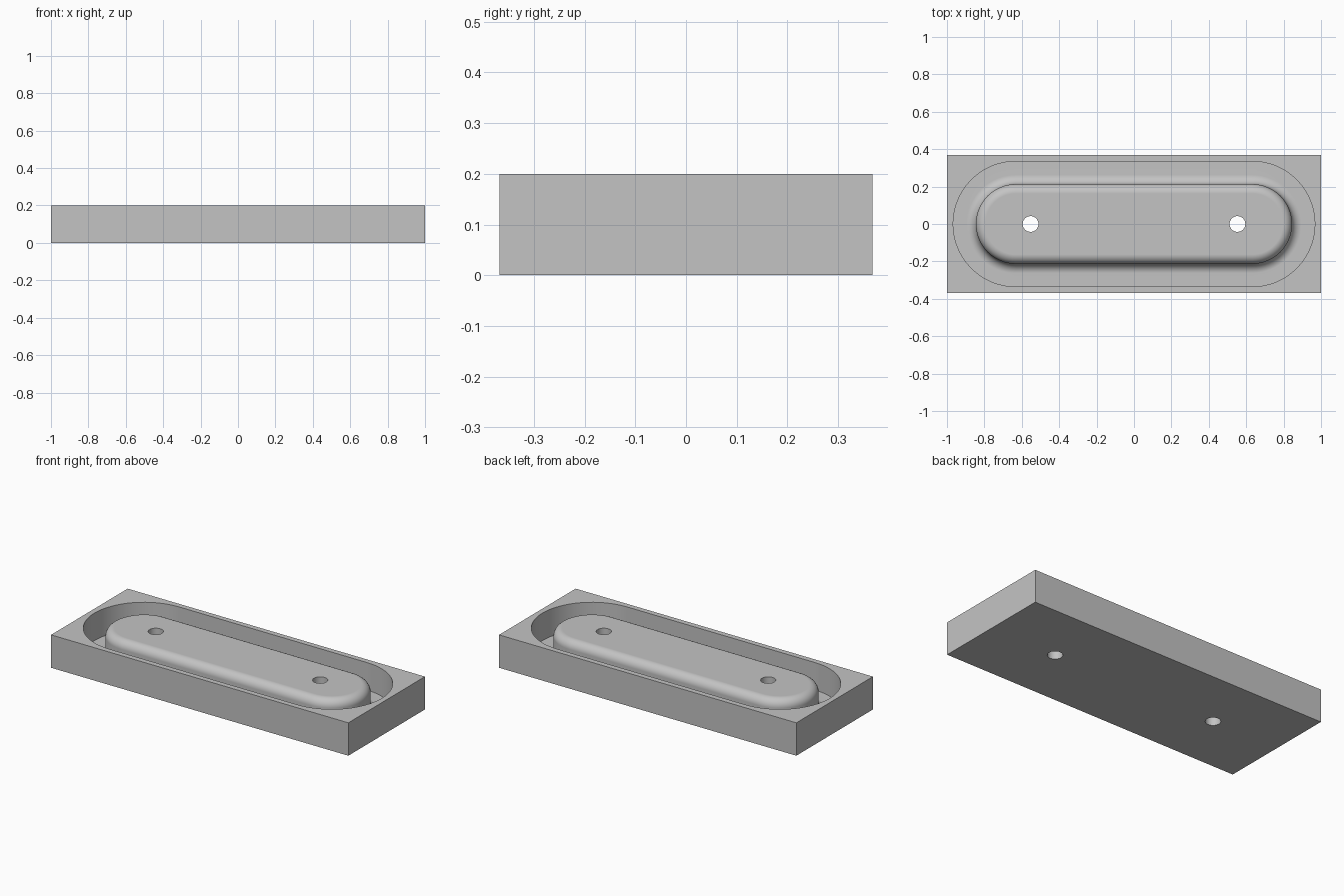
import bpy, bmesh
from math import pi, sin, cos, radians

cube = bpy.data.objects.get("Cube")
if cube:
    bpy.data.objects.remove(cube, do_unlink=True)

LENGTH, WIDTH, HEIGHT = 2.0, 0.736, 0.2
FLOOR = 0.033            # height of the groove floor
END_X = 0.632            # centres of the rounded ends
OUTER, INNER = 0.335, 0.213
FILLET = 0.05
HOLE_X, HOLE_R = 0.553, 0.042
CLEAR = HEIGHT + 0.1     # cutters reach above the block

grey = bpy.data.materials.new("plain grey")
grey.use_nodes = True
grey.diffuse_color = (0.55, 0.55, 0.55, 1)
grey.node_tree.nodes["Principled BSDF"].inputs["Base Color"].default_value = grey.diffuse_color


def make_object(name, bm):
    bmesh.ops.recalc_face_normals(bm, faces=bm.faces)
    mesh = bpy.data.meshes.new(name)
    bm.to_mesh(mesh)
    bm.free()
    obj = bpy.data.objects.new(name, mesh)
    mesh.materials.append(grey)
    bpy.context.collection.objects.link(obj)
    return obj


def arc(cx, cz, start, end, steps=8):
    return [(cx + FILLET * cos(radians(start + (end - start) * i / steps)),
             cz + FILLET * sin(radians(start + (end - start) * i / steps)))
            for i in range(steps + 1)]


def groove_cutter():
    # Closed section: straight outer wall, flat floor, filleted island side
    section = [(OUTER, CLEAR), (OUTER, FLOOR)]
    section += arc(INNER + FILLET, FLOOR + FILLET, 270, 180)
    section += arc(INNER - FILLET, HEIGHT - FILLET, 0, 90)
    section += [(INNER - FILLET, CLEAR)]
    # Sweep the section round a slot-shaped path
    bm = bmesh.new()
    half = 32
    rings = []
    for side in (1, -1):
        for i in range(half + 1):
            a = -pi / 2 + pi * i / half
            rings.append([bm.verts.new((side * (END_X + r * cos(a)), side * r * sin(a), z))
                          for r, z in section])
    for k, ring in enumerate(rings):
        after = rings[(k + 1) % len(rings)]
        for j in range(len(section)):
            n = (j + 1) % len(section)
            bm.faces.new((ring[j], ring[n], after[n], after[j]))
    return make_object("groove_cutter", bm)


def hole_cutter(x):
    bm = bmesh.new()
    bmesh.ops.create_cone(bm, cap_ends=True, segments=48, radius1=HOLE_R,
                          radius2=HOLE_R, depth=1)
    bmesh.ops.translate(bm, verts=bm.verts, vec=(x, 0, 0))
    return make_object("hole_cutter", bm)


# Rectangular block
bm = bmesh.new()
bmesh.ops.create_cube(bm, size=1)
bmesh.ops.scale(bm, verts=bm.verts, vec=(LENGTH, WIDTH, HEIGHT))
bmesh.ops.translate(bm, verts=bm.verts, vec=(0, 0, HEIGHT / 2))
block = make_object("grooved_block", bm)
bpy.context.view_layer.objects.active = block
block.select_set(True)

# Cut the groove and the two through holes
for cutter in (groove_cutter(), hole_cutter(-HOLE_X), hole_cutter(HOLE_X)):
    cutter.hide_render = True
    cut = block.modifiers.new("cut", "BOOLEAN")
    cut.operation = "DIFFERENCE"
    cut.solver = "EXACT"
    cut.object = cutter
    bpy.ops.object.modifier_apply(modifier=cut.name)
    bpy.data.objects.remove(cutter, do_unlink=True)

# Smooth fillets, crisp edges
bpy.ops.object.select_all(action="DESELECT")
block.select_set(True)
bpy.ops.object.shade_smooth_by_angle(angle=radians(30))
weighted = block.modifiers.new("flat_tops", "WEIGHTED_NORMAL")
weighted.keep_sharp = True
